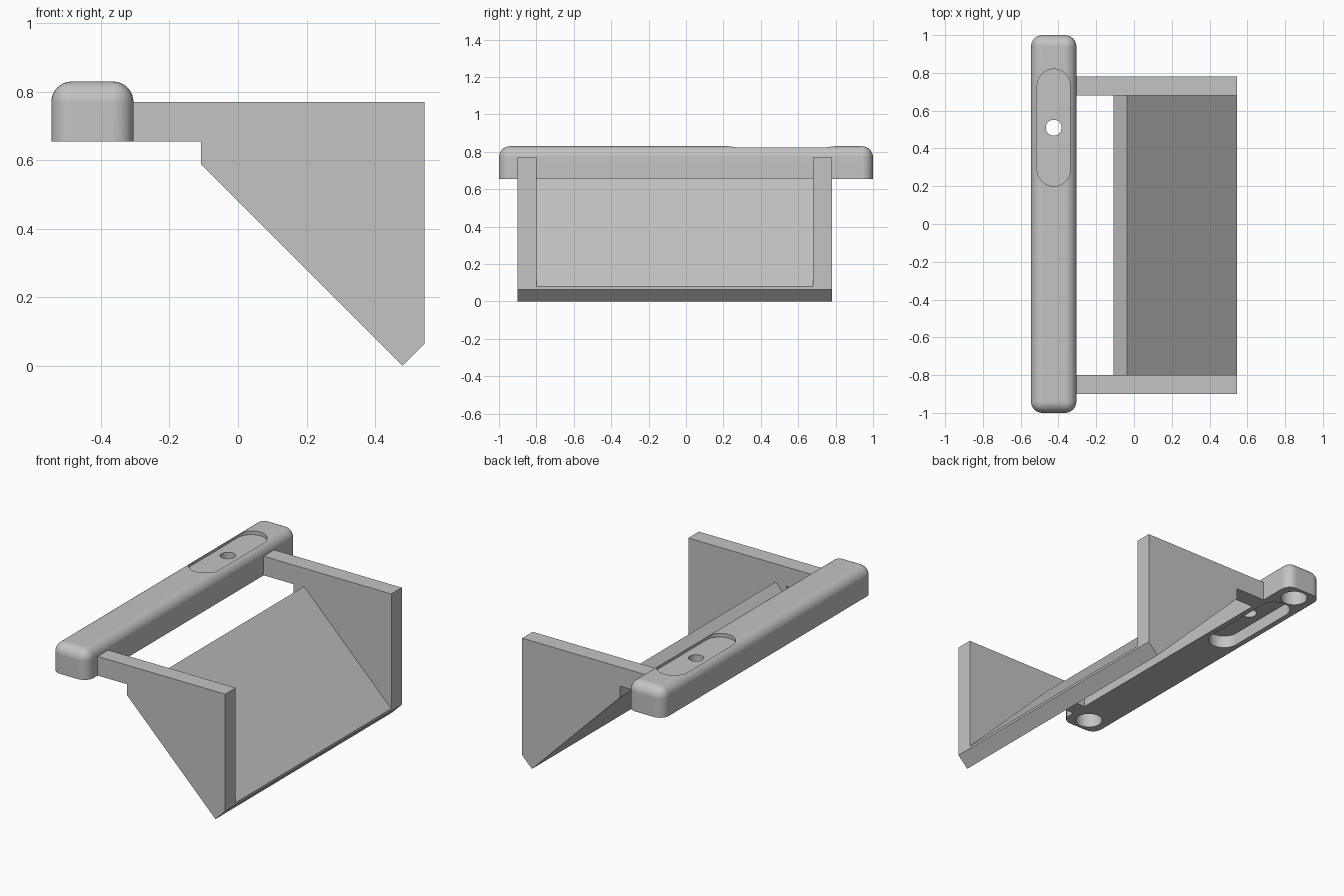
import bpy, bmesh
from math import sin, cos, pi, radians
from mathutils import Vector

cube = bpy.data.objects.get("Cube")
if cube:
    bpy.data.objects.remove(cube, do_unlink=True)

grey = bpy.data.materials.new("plain_grey")
grey.use_nodes = True
grey.diffuse_color = (0.55, 0.55, 0.55, 1)
grey.node_tree.nodes["Principled BSDF"].inputs["Base Color"].default_value = grey.diffuse_color


def prism(name, outline, offset):
    """Extrude a closed outline of 3D points along offset."""
    bm = bmesh.new()
    face = bm.faces.new([bm.verts.new(p) for p in outline])
    top = bmesh.ops.extrude_face_region(bm, geom=[face])["geom"]
    bmesh.ops.translate(bm, vec=Vector(offset),
                        verts=[v for v in top if isinstance(v, bmesh.types.BMVert)])
    bmesh.ops.recalc_face_normals(bm, faces=bm.faces[:])
    mesh = bpy.data.meshes.new(name)
    bm.to_mesh(mesh)
    bm.free()
    mesh.materials.append(grey)
    obj = bpy.data.objects.new(name, mesh)
    bpy.context.collection.objects.link(obj)
    return obj


def side_prism(name, profile, y0, y1):
    return prism(name, [(x, y0, z) for x, z in profile], (0, y1 - y0, 0))


def slot(name, y, r, half, z0, z1, n=24):
    """Upright cutter with rounded ends; half is the straight half length."""
    pts = []
    for sign, start in ((1, 0), (-1, pi)):
        for i in range(n + 1 if half else n):
            a = start + pi * i / n
            pts.append((BAR_X + r * cos(a), y + sign * half + r * sin(a), z0))
    return prism(name, pts, (0, 0, z1 - z0))


# Long rounded bar: upright corners and top rim are filleted, underside stays sharp
BAR_X, HALF_W, BASE, TOP = -0.425, 0.12, 0.655, 0.83
x0, x1 = BAR_X - HALF_W, BAR_X + HALF_W
bar = prism("mounting_bar", [(x0, -1, BASE), (x1, -1, BASE), (x1, 1, BASE), (x0, 1, BASE)],
            (0, 0, TOP - BASE))
bm = bmesh.new()
bm.from_mesh(bar.data)
rim = [e for e in bm.edges if max(v.co.z for v in e.verts) > TOP - 0.01]
bmesh.ops.bevel(bm, geom=rim, offset=0.06, offset_type='OFFSET', segments=8,
                profile=0.5, affect='EDGES')
bm.to_mesh(bar.data)
bm.free()

# Thumb recess above, matching pocket below, through hole and two end sockets
SLOT_Y = 0.51
cutters = [
    slot("recess_cutter", SLOT_Y, 0.0875, 0.2225, 0.807, 0.9),
    slot("pocket_cutter", SLOT_Y, 0.0875, 0.2225, 0.6, 0.73),
    slot("hole_cutter", SLOT_Y, 0.042, 0, 0.6, 0.9),
    slot("front_socket_cutter", -0.905, 0.075, 0, 0.6, 0.755),
    slot("back_socket_cutter", 0.905, 0.075, 0, 0.6, 0.755),
]
bpy.ops.object.select_all(action='DESELECT')
bar.select_set(True)
bpy.context.view_layer.objects.active = bar
for cutter in cutters:
    cutter.hide_render = True
    mod = bar.modifiers.new("cut", 'BOOLEAN')
    mod.operation = 'DIFFERENCE'
    mod.solver = 'EXACT'
    mod.object = cutter
    bpy.ops.object.modifier_apply(modifier=mod.name)
    bpy.data.objects.remove(cutter, do_unlink=True)
bpy.ops.object.shade_smooth_by_angle(angle=radians(30))
weighted = bar.modifiers.new("even_shading", 'WEIGHTED_NORMAL')
weighted.keep_sharp = True

# Two side brackets with an arm that reaches the bar
bracket = [(x1 - 0.01, 0.77), (0.545, 0.77), (0.545, 0.065), (0.48, 0),
           (-0.108, 0.588), (-0.108, BASE), (x1 - 0.01, BASE)]
side_prism("front_bracket", bracket, -0.9, -0.8)
side_prism("back_bracket", bracket, 0.68, 0.78)

# Sloping shelf between the brackets
shelf = [(-0.108, 0.588), (-0.036, 0.66), (0.545, 0.079), (0.545, 0.065), (0.48, 0)]
side_prism("sloping_shelf", shelf, -0.8, 0.68)
